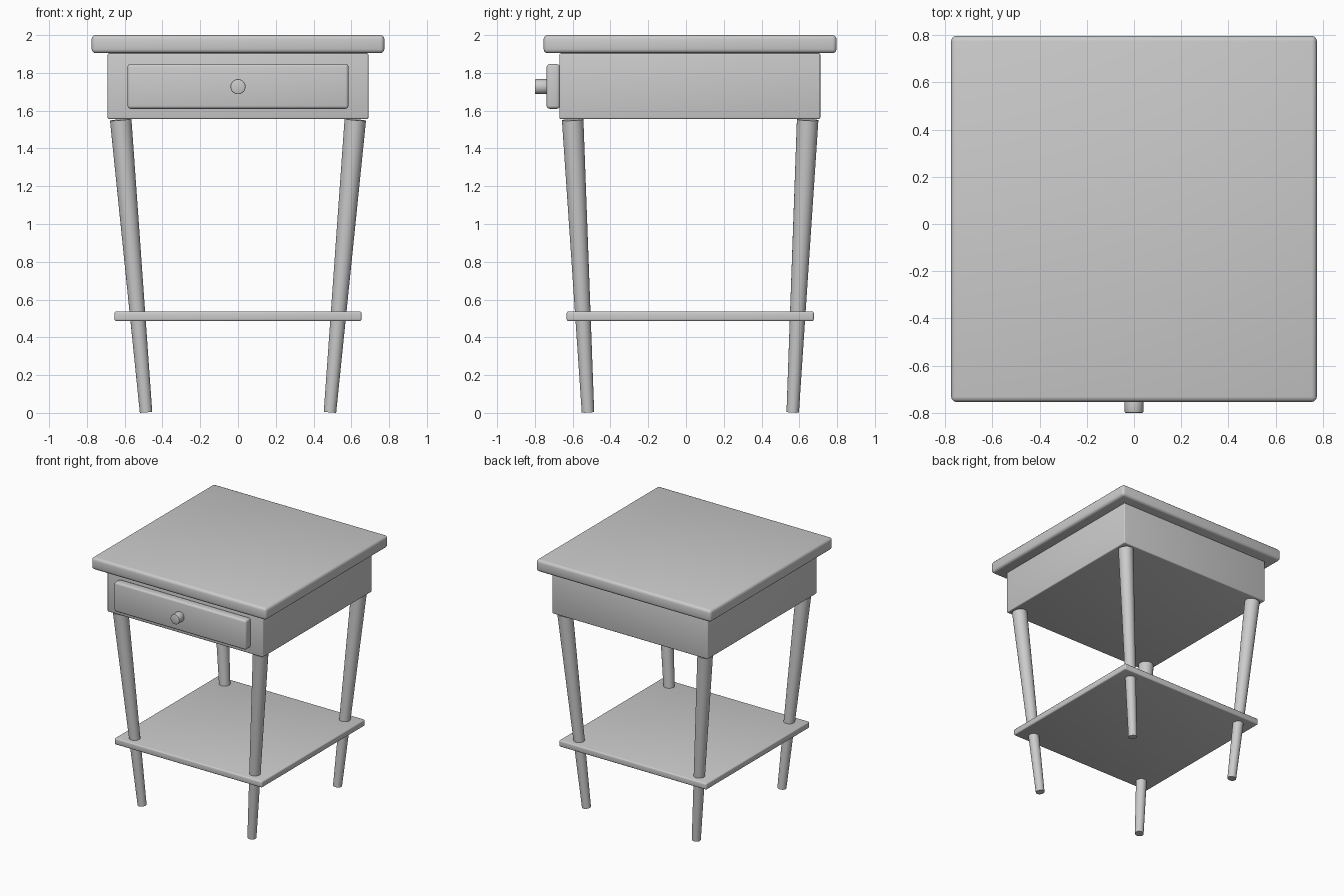
import bpy, math
from mathutils import Vector

if "Cube" in bpy.data.objects:
    bpy.data.objects.remove(bpy.data.objects["Cube"])

grey = bpy.data.materials.new("light_grey")
grey.diffuse_color = (0.6, 0.6, 0.6, 1)
grey.use_nodes = True
grey.node_tree.nodes["Principled BSDF"].inputs["Base Color"].default_value = grey.diffuse_color


def finish(ob, name, bevel=0.0, segments=3):
    """Name, colour, bevel and smooth one part."""
    ob.name = name
    ob.data.materials.append(grey)
    if bevel:
        mod = ob.modifiers.new("rounded_edges", 'BEVEL')
        mod.width, mod.segments = bevel, segments
        mod.limit_method = 'ANGLE'
        bpy.ops.object.modifier_apply(modifier=mod.name)
    bpy.ops.object.shade_smooth_by_angle(angle=math.radians(35))


def box(name, x, y0, y1, z0, z1, bevel):
    """Rounded box, symmetric in x."""
    bpy.ops.mesh.primitive_cube_add(size=1, location=(0, (y0 + y1) / 2, (z0 + z1) / 2))
    ob = bpy.context.object
    ob.scale = (2 * x, y1 - y0, z1 - z0)
    bpy.ops.object.transform_apply(location=False, rotation=False, scale=True)
    finish(ob, name, bevel)


def rod(name, start, end, r0, r1, bevel=0.0):
    """Tapered round rod between two points."""
    a, b = Vector(start), Vector(end)
    bpy.ops.mesh.primitive_cone_add(vertices=32, radius1=r0, radius2=r1,
                                    depth=(b - a).length, location=(a + b) / 2)
    ob = bpy.context.object
    ob.rotation_euler = (b - a).to_track_quat('Z', 'Y').to_euler()
    finish(ob, name, bevel, 2)


# Top, drawer case and lower shelf
box("table_top", 0.775, -0.754, 0.797, 1.904, 2.0, 0.022)
box("drawer_case", 0.69, -0.67, 0.711, 1.556, 1.904, 0.008)
box("lower_shelf", 0.654, -0.632, 0.677, 0.486, 0.537, 0.01)

# Drawer front and knob
box("drawer_front", 0.585, -0.738, -0.668, 1.61, 1.847, 0.016)
rod("drawer_knob", (0, -0.73, 1.727), (0, -0.80, 1.727), 0.04, 0.04, 0.005)

# Splayed legs, thinner at the floor
for side, sx in (("left", -1), ("right", 1)):
    for end, foot_y, top_y in (("front", -0.519, -0.60), ("back", 0.565, 0.644)):
        rod(f"{end}_{side}_leg", (sx * 0.487, foot_y, 0.004),
            (sx * 0.621, top_y, 1.552), 0.033, 0.057)
